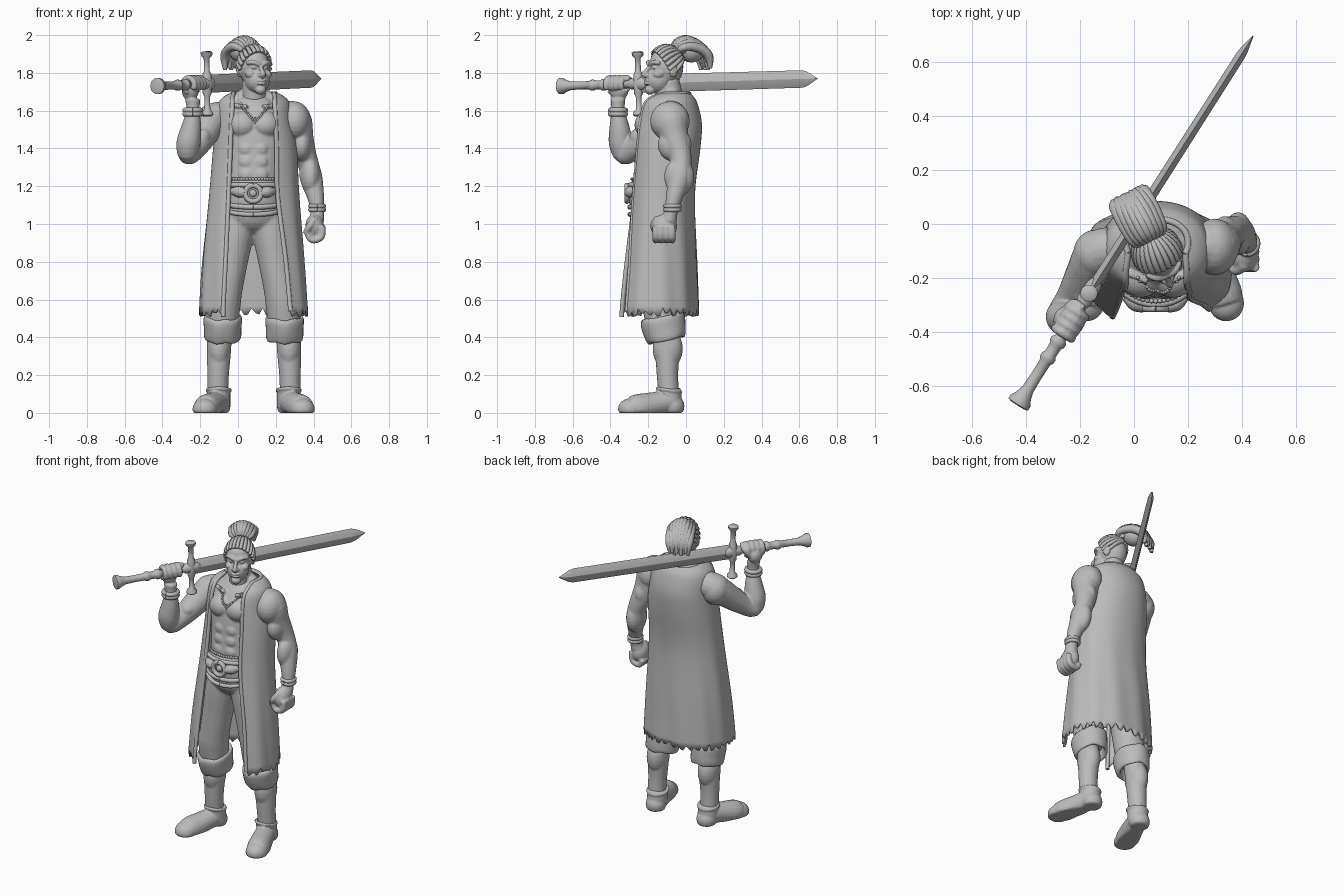
import bpy, bmesh, math, random
from mathutils import Vector, Matrix

random.seed(4)
if "Cube" in bpy.data.objects:
    bpy.data.objects.remove(bpy.data.objects["Cube"])

GREY = (0.5, 0.5, 0.5, 1)
stone = bpy.data.materials.new("plain_grey")
stone.use_nodes = True
stone.diffuse_color = GREY
stone.node_tree.nodes["Principled BSDF"].inputs["Base Color"].default_value = GREY


def finish(bm, name, voxel=0, soften=2, matrix=None, sharp=40):
    """Turn a bmesh into an object, optionally fusing its shells into one skin."""
    if matrix:
        bm.transform(matrix)
    bmesh.ops.recalc_face_normals(bm, faces=bm.faces)
    me = bpy.data.meshes.new(name)
    bm.to_mesh(me)
    bm.free()
    me.materials.append(stone)
    ob = bpy.data.objects.new(name, me)
    bpy.context.collection.objects.link(ob)
    if voxel:
        m = ob.modifiers.new("fuse", 'REMESH')
        m.mode, m.voxel_size, m.use_smooth_shade = 'VOXEL', voxel, True
        s = ob.modifiers.new("soften", 'SMOOTH')
        s.factor, s.iterations = 0.5, soften
    else:
        bpy.ops.object.select_all(action='DESELECT')
        ob.select_set(True)
        bpy.context.view_layer.objects.active = ob
        bpy.ops.object.shade_smooth_by_angle(angle=math.radians(sharp))
    return ob


def smooth(rows, k=4):
    """Catmull-Rom interpolation of tuples."""
    out = []
    for i in range(len(rows) - 1):
        a, b, c, d = (rows[max(0, min(len(rows) - 1, i + j))] for j in (-1, 0, 1, 2))
        for s in range(k):
            t = s / k
            out.append(tuple(q + t / 2 * (r - p + t * (2*p - 5*q + 4*r - w + t * (3*(q - r) + w - p)))
                             for p, q, r, w in zip(a, b, c, d)))
    return out + [rows[-1]]


def skin(bm, rings, caps=True, closed=True):
    vs = [[bm.verts.new(p) for p in r] for r in rings]
    n = len(vs[0])
    for a, b in zip(vs, vs[1:]):
        for i in range(n if closed else n - 1):
            j = (i + 1) % n
            bm.faces.new((a[i], a[j], b[j], b[i]))
    if caps:
        bm.faces.new(vs[0])
        bm.faces.new(vs[-1])


def tube(bm, rows, k=4, n=18):
    """Round limb through (x, y, z, radius) stations."""
    rows = smooth(rows, k) if k > 1 else rows
    pts = [Vector(r[:3]) for r in rows]
    rings, nrm = [], None
    for i, p in enumerate(pts):
        t = (pts[min(i + 1, len(pts) - 1)] - pts[max(i - 1, 0)]).normalized()
        nrm = t.orthogonal() if nrm is None else nrm - t * nrm.dot(t)
        nrm.normalize()
        side = t.cross(nrm)
        rings.append([p + rows[i][3] * (nrm * math.cos(a) + side * math.sin(a))
                      for a in (math.tau * q / n for q in range(n))])
    skin(bm, rings)


def stack(bm, rows, k=4, n=32):
    """Upright oval loft through (z, cx, cy, rx, ry) levels."""
    skin(bm, [[(x + rx * math.cos(math.tau * q / n), y + ry * math.sin(math.tau * q / n), z)
               for q in range(n)] for z, x, y, rx, ry in smooth(rows, k)])


def ball(bm, c, r, n=24):
    r = r if isinstance(r, tuple) else (r, r, r)
    bmesh.ops.create_uvsphere(bm, u_segments=n, v_segments=n // 2, radius=1,
                              matrix=Matrix.Translation(c) @ Matrix.Diagonal((*r, 1)))


def hoop(bm, c, rx, ry, r, tilt=0.0, n=32):
    """Horizontal oval ring, front dropped by tilt."""
    tube(bm, [(c[0] + rx * math.sin(a), c[1] - ry * math.cos(a), c[2] - tilt * math.cos(a), r)
              for a in (math.tau * q / n for q in range(n + 1))], 1, 8)


# Sword frame: local x along the weapon, local z up
start, end = Vector((-0.43, -0.67, 1.73)), Vector((0.44, 0.695, 1.77))
u = (end - start).normalized()
w = Vector((0, 0, 1)).cross(u).normalized()
v = u.cross(w)
sword = Matrix((u, w, v)).transposed().to_4x4()
sword.translation = start
length = (end - start).length

# Body: torso, muscles, arms, fists and shins
bm = bmesh.new()
stack(bm, [(1.05, .08, -.15, .15, .12), (1.2, .08, -.158, .145, .118), (1.35, .085, -.135, .16, .13),
           (1.5, .085, -.1, .185, .15), (1.6, .085, -.09, .17, .12), (1.67, .085, -.08, .08, .075)])
tube(bm, [(.085, -.07, 1.58, .08), (.085, -.08, 1.66, .068), (.085, -.1, 1.76, .064)])
for s in (-1, 1):
    ball(bm, (.085 + s * .06, -.195, 1.525), (.082, .078, .075))
    for row in range(3):
        ball(bm, (.083 + s * .035, -.254 + .006 * row, 1.26 + row * .068), (.042, .025, .038))
    tube(bm, [(.085 + s * .03, -.07, 1.69, .04), (.085 + s * .13, -.08, 1.62, .05),
              (.085 + s * .18, -.09, 1.58, .06)])
    tube(bm, [(.09 + s * .04, -.212, 1.62, .012), (.09 + s * .12, -.18, 1.63, .012)])
    x = .085 + s * .18
    tube(bm, [(x, -.11, .46, .066), (x + s * .006, -.1, .32, .064), (x + s * .01, -.098, .2, .057),
              (x + s * .012, -.09, .08, .054)])
    ball(bm, (x + s * .006, -.097, .34), (.063, .08, .11))
# lowered left arm
tube(bm, [(.25, -.08, 1.57, .085), (.30, -.08, 1.55, .09), (.325, -.06, 1.46, .075),
          (.35, -.035, 1.38, .063), (.375, -.025, 1.31, .055), (.388, -.035, 1.24, .06),
          (.41, -.06, 1.15, .046), (.42, -.078, 1.07, .036), (.415, -.09, 1.02, .042)])
ball(bm, (.298, -.085, 1.545), (.087, .105, .105))
ball(bm, (.337, -.06, 1.42), (.056, .09, .09))
ball(bm, (.385, -.036, 1.25), (.053, .08, .1))
ball(bm, (.406, -.113, .985), (.05, .066, .068))
for i in range(4):
    y = -.16 + .029 * i
    tube(bm, [(.447, y, .99, .017), (.44, y, .93, .018), (.39, y, .915, .017), (.365, y, .955, .016)])
tube(bm, [(.41, -.15, 1.03, .018), (.38, -.173, .99, .018), (.357, -.155, .95, .016)])
# raised right arm
tube(bm, [(-.08, -.09, 1.57, .08), (-.135, -.11, 1.55, .084), (-.18, -.19, 1.475, .075),
          (-.225, -.27, 1.405, .062), (-.262, -.325, 1.37, .056), (-.262, -.345, 1.43, .064),
          (-.247, -.352, 1.51, .054), (-.238, -.36, 1.6, .036), (-.24, -.36, 1.66, .04)])
ball(bm, (-.14, -.11, 1.54), (.085, .09, .095))
ball(bm, (-.19, -.225, 1.46), (.055, .075, .055))
ball(bm, sword @ Vector((.36, .02, -.035)), (.045, .05, .05))
for i in range(4):
    tube(bm, [(*(sword @ Vector((.315 + .031 * i, .036 * math.cos(a), .036 * math.sin(a)))), .0165)
              for a in (j * .5 - 1.6 for j in range(12))], 1, 10)
tube(bm, [(*(sword @ Vector(p)), .016) for p in ((.38, .04, -.04), (.43, .03, .01), (.43, -.015, .035))])
body = finish(bm, "body", .0065, 3)

# Head with face, turned toward the left
bm = bmesh.new()
turn = Matrix.Translation((.085, -.105, 1.832)) @ Matrix.Rotation(math.radians(22), 4, 'Z')
ball(bm, (0, 0, 0), (.081, .093, .108))
ball(bm, (0, -.045, -.07), (.066, .07, .07))
ball(bm, (0, -.092, -.122), (.03, .028, .025))
tube(bm, [(0, -.085, .015, .009), (0, -.108, -.015, .011), (0, -.128, -.04, .014), (0, -.105, -.05, .013)])
tube(bm, [(0, -.01, -.06, .06), (0, 0, -.17, .06)])
for z in (-.074, -.089):
    ball(bm, (0, -.11, z), (.026, .014, .007))
for s in (-1, 1):
    tube(bm, [(s * .066, -.062, .02, .01), (s * .038, -.087, .024, .012), (s * .006, -.096, .01, .011)])
    ball(bm, (s * .032, -.081, -.004), (.015, .012, .008))
    ball(bm, (s * .046, -.062, -.04), (.027, .032, .022))
    ball(bm, (s * .013, -.11, -.044), .011)
    ball(bm, (s * .082, .008, -.02), (.011, .024, .035))
finish(bm, "head", .0045, 1, turn)

# Braided hair rows running from the hairline to the back of the crown
bm = bmesh.new()
tilt = Matrix.Rotation(math.radians(32), 3, 'X')
for i in range(15):
    phi = math.radians(-105 + 15 * i)
    rows = []
    for j in range(20):
        a = math.radians(76 + j * 5)
        d = tilt @ Vector((math.sin(phi) * math.sin(a), -math.cos(a), math.cos(phi) * math.sin(a)))
        rows.append((d.x * .085, d.y * .095, d.z * .111, .0105 + .002 * (j % 2)))
    tube(bm, rows, 1, 8)
finish(bm, "braided_hair", 0, 0, turn, 70)

# Tied tail: a full bundle of locks arching over the back of the head
bm = bmesh.new()
hoop(bm, (0, .075, .085), .034, .03, .015)
ball(bm, (0, .15, .085), (.062, .07, .062))
for i in range(-4, 5):
    x, h = i * .0155, 1 - .036 * i * i
    tube(bm, [(x * .4, .06, .08, .014), (x * .9, .07, .08 + .05 * h, .02), (x, .12, .08 + .064 * h, .024),
              (x, .185, .07 + .045 * h, .026), (x * .95, .225, .045 + .015 * h, .024),
              (x * .85, .235 + .006 * (i % 2), 0 - .008 * (i % 3), .01)], 4, 8)
finish(bm, "hair_tail", 0, 0, turn @ Matrix.Rotation(math.radians(5), 4, 'Z'), 70)

# Trousers, rolled cuffs and boots
bm = bmesh.new()
ball(bm, (.08, -.15, 1.07), (.165, .132, .13))
for s in (-1, 1):
    tube(bm, [(.08 + s * x, y, z, r) for x, y, z, r in
              ((.075, -.145, 1.06, .1), (.095, -.148, .95, .1), (.118, -.148, .82, .094), (.145, -.147, .66, .09),
               (.158, -.14, .58, .093), (.166, -.125, .44, .085))], 5, 20)
finish(bm, "trousers", .009, 3)
for s, side in ((-1, "right"), (1, "left")):
    x = .083 + s * .164
    bm = bmesh.new()
    stack(bm, [(.44, x, -.11, .07, .07), (.39, x, -.102, .076, .08), (.382, x, -.102, .09, .093),
               (.4, x, -.106, .098, .103), (.445, x, -.115, .099, .112), (.495, x, -.123, .102, .116),
               (.515, x, -.125, .092, .104), (.5, x, -.125, .07, .08)], 3)
    for vert in bm.verts:
        vert.co.z += (vert.co.y + .12) * .22 + .004 * math.sin(vert.co.x * 70)
    finish(bm, side + "_cuff", 0, 0, None, 60)
    bm = bmesh.new()
    x = .083 + s * .185
    tube(bm, [(x, -.09, .125, .062), (x, -.085, .08, .062), (x, -.08, .03, .062)])
    ball(bm, (x, -.07, .035), (.062, .062, .06))
    tube(bm, [(x + s * .004, -.09, .06, .06), (x + s * .03, -.17, .045, .065),
              (x + s * .06, -.25, .03, .07), (x + s * .072, -.29, .025, .064)])
    ball(bm, (x + s * .073, -.293, .02), (.066, .067, .057))
    hoop(bm, (x, -.09, .12), .06, .06, .01, -.01)
    for vert in bm.verts:
        vert.co.z = max(vert.co.z, 0)
    finish(bm, side + "_boot", .006, 2)

# Long sleeveless coat, open at the front: z, cx, cy, rx, ry, right edge, left edge
bm = bmesh.new()
levels = smooth([(.53, .082, -.153, .28, .218, -.077, .28), (.8, .08, -.143, .263, .196, -.065, .255),
                 (1.15, .085, -.128, .232, .168, -.05, .21), (1.4, .09, -.103, .215, .172, -.04, .205),
                 (1.53, .085, -.095, .198, .172, -.035, .2), (1.63, .085, -.093, .185, .149, -.03, .195),
                 (1.67, .085, -.085, .155, .12, -.03, .195), (1.69, .085, -.07, .115, .087, -.022, .19)], 5)
cols, rings, power = 80, [], .93
for z, cx, cy, rx, ry, right, left in levels:
    a0, a1 = (math.asin(math.copysign(min(.97, abs(e - cx) / rx) ** (1 / power), e - cx)) for e in (left, right))
    ring = []
    for i in range(cols + 1):
        a = a0 + (a1 + math.tau - a0) * i / cols
        f = 1 + .014 * math.sin(a * 11 + 3 * z) * max(0, min(1, (1.35 - z) / .6))
        s, c = math.sin(a), math.cos(a)
        ring.append(Vector((cx + rx * f * math.copysign(abs(s) ** power, s),
                            cy - ry * f * math.copysign(abs(c) ** power, c), z)))
    rings.append(ring)
for i, p in enumerate(rings[0]):
    p.z += (.015 if i % 3 == 0 else -.01) + random.uniform(-.012, .012)
skin(bm, rings, False, False)
coat = finish(bm, "coat", 0, 0, None, 60)
m = coat.modifiers.new("cloth", 'SOLIDIFY')
m.thickness, m.offset = .014, 0
bm = bmesh.new()
for col in (0, cols):
    tube(bm, [(*r[col], .012) for r in rings], 1, 8)
tube(bm, [(*p, .012) for p in rings[-1]], 1, 8)
finish(bm, "coat_trim", 0, 0, None, 60)

# Waist sash, belt, buckle and studs
bm = bmesh.new()
stack(bm, [(1.08, .08, -.158, .16, .13), (1.12, .08, -.163, .163, .139), (1.2, .08, -.163, .156, .135),
           (1.235, .08, -.158, .145, .123)], 3)
for z, r in ((1.205, .013), (1.115, .014), (1.085, .013)):
    hoop(bm, (.08, -.158, z), .16, .139, r, .3 * (1.2 - z))
finish(bm, "waist_sash", 0, 0, None, 60)
bm = bmesh.new()
for i in range(25):
    a = math.radians(-72 + 6 * i)
    ball(bm, (.08 + .15 * math.sin(a), -.158 - .127 * math.cos(a), 1.238), .009, 12)
finish(bm, "sash_studs")
bm = bmesh.new()
tube(bm, [(.08 + .042 * math.sin(a), -.312, 1.162 + .042 * math.cos(a), .014)
          for a in (math.tau * q / 24 for q in range(25))], 1, 10)
ball(bm, (.08, -.307, 1.162), (.02, .018, .02))
for s in (-1, 1):
    tube(bm, [(.08 + s * .04, -.307, 1.165, .022), (.08 + s * .075, -.292, 1.17, .03),
              (.08 + s * .11, -.267, 1.175, .018)], 4, 10)
finish(bm, "belt_buckle", 0, 0, None, 60)

# Wrist bands
bm = bmesh.new()
for dz in (-.01, .01):
    hoop(bm, (-.239, -.36, 1.592 + dz), .042, .04, .014)
    hoop(bm, (.419, -.072, 1.085 + dz), .036, .038, .012)
finish(bm, "wrist_bands", 0, 0, None, 60)

# Necklace laid over the chest
bpy.context.view_layer.update()
form = body.evaluated_get(bpy.context.evaluated_depsgraph_get())
bm = bmesh.new()
for i in range(23):
    t = i / 11 - 1
    hit, at, _, _ = form.ray_cast((.09 + .076 * t, -1, 1.545 + .09 * abs(t) ** 1.3), (0, 1, 0))
    if hit:
        ball(bm, at, (.007, .007, .008 if i != 11 else .022), 12)
finish(bm, "necklace")

# Sword: blade, guard, grip and flared pommel
bm = bmesh.new()
skin(bm, [[(d, 0, h), (d, t * .6, h * .55), (d, t, 0), (d, t * .6, -h * .55),
           (d, 0, -h), (d, -t * .6, -h * .55), (d, -t, 0), (d, -t * .6, h * .55)]
          for d, h, t in ((.49, .048, .02), (length - .09, .046, .018), (length - .06, .036, .015),
                          (length, .002, .002))])
finish(bm, "blade", 0, 0, sword, 12)
bm = bmesh.new()
tube(bm, [(.495, 0, z, r) for z, r in
          ((-.172, .022), (-.165, .032), (-.15, .03), (-.135, .016), (-.07, .015), (-.05, .024), (-.03, .024),
           (0, .032), (.03, .024), (.05, .024), (.07, .015), (.135, .016), (.15, .03), (.165, .032), (.172, .022))], 1, 16)
ball(bm, (.51, 0, 0), (.05, .03, .035))
finish(bm, "guard", 0, 0, sword, 50)
bm = bmesh.new()
tube(bm, [(d, 0, 0, r) for d, r in
          ((0, .03), (.004, .043), (.02, .043), (.04, .032), (.07, .023), (.13, .021), (.19, .022), (.2, .029),
           (.215, .029), (.225, .023), (.26, .024), (.27, .031), (.285, .031), (.295, .022), (.44, .022),
           (.455, .03), (.5, .028))], 1, 18)
finish(bm, "grip_and_pommel", 0, 0, sword, 50)
